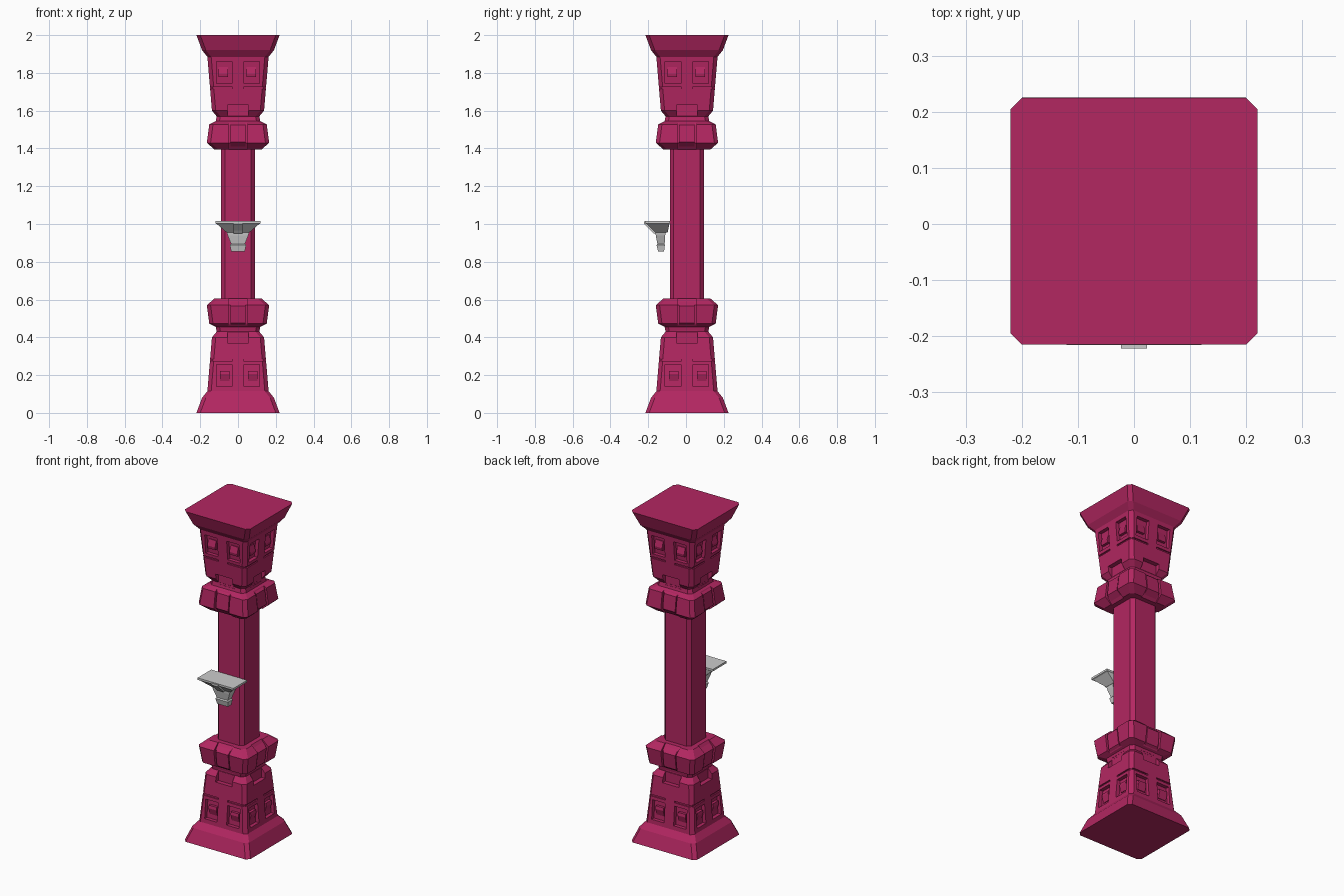
import bpy, bmesh, math
from mathutils import Matrix

if "Cube" in bpy.data.objects:
    bpy.data.objects.remove(bpy.data.objects["Cube"])

CY = 0.005  # column axis in y

red = bpy.data.materials.new("crimson")
red.diffuse_color = (0.45, 0.02, 0.12, 1)
red.use_nodes = True
red.node_tree.nodes["Principled BSDF"].inputs["Base Color"].default_value = red.diffuse_color


def loft(bm, rings, matrix=Matrix()):
    """Closed solid through rings of (z, x0, x1, y0, y1, corner chamfer)."""
    loops = []
    for z, x0, x1, y0, y1, c in rings:
        if c:
            pts = [(x0 + c, y0), (x1 - c, y0), (x1, y0 + c), (x1, y1 - c),
                   (x1 - c, y1), (x0 + c, y1), (x0, y1 - c), (x0, y0 + c)]
        else:
            pts = [(x0, y0), (x1, y0), (x1, y1), (x0, y1)]
        loops.append([bm.verts.new(matrix @ Matrix.Translation((x, y, z)).translation)
                      for x, y in pts])
    for a, b in zip(loops, loops[1:]):
        n = len(a)
        for i in range(n):
            bm.faces.new((a[i], a[(i + 1) % n], b[(i + 1) % n], b[i]))
    bm.faces.new(loops[0][::-1])
    bm.faces.new(loops[-1])


def finish(bm, name, mat=None):
    bmesh.ops.recalc_face_normals(bm, faces=bm.faces)
    me = bpy.data.meshes.new(name)
    bm.to_mesh(me)
    bm.free()
    if mat:
        me.materials.append(mat)
    ob = bpy.data.objects.new(name, me)
    bpy.context.collection.objects.link(ob)
    return ob


def square(profile, c):
    return [(z, -h, h, -h, h, c) for z, h in profile]


def wall(z):
    """Half-width of the tapering pedestal at height z."""
    return 0.162 - (z - 0.115) * 0.024 / 0.285


SIDES = [Matrix.Rotation(math.radians(90 * k), 4, 'Z') for k in range(4)]

# pedestal with plinth, taper, neck and collar
bm = bmesh.new()
loft(bm, square([(0, .22), (.08, .19), (.115, .162), (.40, .138), (.43, .113),
                 (.455, .118), (.472, .152), (.57, .165), (.605, .125)], .02))
pedestal = finish(bm, "pedestal", red)

# carved recesses on all four sides
bm = bmesh.new()
for m in SIDES:
    def cut(x0, x1, z0, z1, depth):
        loft(bm, [(z, x0, x1, -.3, -wall(z) + depth, 0) for z in (z0, z1)], m)
    for x0, x1 in ((-.115, -.032), (.032, .115)):
        cut(x0, x1, .14, .255, .022)                       # panel
    for x0, x1 in ((-.3, -.03), (.03, .3)):
        cut(x0, x1, .274, .284, .008)                      # groove
    loft(bm, [(z, -.055, .055, -.3, -.114, 0) for z in (.37, .44)], m)    # notch
    loft(bm, [(z, -.05, .05, -.3, y, 0)
              for z, y in ((.452, -.125), (.472, -.138), (.57, -.147), (.62, -.105))], m)
cutter = finish(bm, "carving_cutter")
cutter.hide_render = True
mod = pedestal.modifiers.new("carve", 'BOOLEAN')
mod.operation, mod.solver, mod.object, mod.use_self = 'DIFFERENCE', 'EXACT', cutter, True
dg = bpy.context.evaluated_depsgraph_get()
pedestal.data = bpy.data.meshes.new_from_object(pedestal.evaluated_get(dg))
pedestal.modifiers.clear()
bpy.data.objects.remove(cutter)

# collar keystones and wedge-shaped carvings inside the panels
bm = bmesh.new()
for m in SIDES:
    loft(bm, [(z, -.041, .041, y, -.09, 0)
              for z, y in ((.46, -.125), (.476, -.148), (.565, -.159), (.597, -.122))], m)
    for s in (-1, 1):
        xa, xb = sorted((s * .074 - .022, s * .074 + .03))
        loft(bm, [(z, xa, xb, -wall(z) + d, -.11, 0)
                  for z, d in ((.168, .018), (.205, .004), (.222, .006))], m)
ornaments = finish(bm, "pedestal_ornaments", red)

# place the lower set, then turn a copy upside down for the capital
for ob, top in ((pedestal, "capital"), (ornaments, "capital_ornaments")):
    ob.location = (0, CY, 0)
    dup = ob.copy()
    dup.name = top
    dup.location = (0, CY, 2)
    dup.rotation_euler = (0, math.pi, 0)
    bpy.context.collection.objects.link(dup)

# shaft
bm = bmesh.new()
loft(bm, square([(.58, .09), (1.42, .09)], .02))
finish(bm, "shaft", red).location = (0, CY, 0)

# wall bracket: shelf, front tab, stem and foot
bm = bmesh.new()
loft(bm, [(.955, -.06, .06, -.162, -.097, 0), (1.0, -.112, .112, -.208, -.088, 0),
          (1.003, -.12, .12, -.216, -.085, 0), (1.015, -.12, .12, -.216, -.085, 0)])
finish(bm, "bracket_shelf")
bm = bmesh.new()
loft(bm, [(.95, -.023, .023, -.172, -.13, 0), (.965, -.023, .023, -.185, -.13, 0),
          (1.0, -.023, .023, -.222, -.13, 0), (1.012, -.023, .023, -.222, -.13, 0)])
finish(bm, "bracket_tab")
bm = bmesh.new()
loft(bm, [(.893, -.036, .036, -.151, -.113, 0), (.94, -.055, .055, -.16, -.11, 0),
          (.96, -.06, .06, -.162, -.105, 0)])
finish(bm, "bracket_stem")
bm = bmesh.new()
loft(bm, [(.855, -.036, .036, -.148, -.116, 0), (.888, -.043, .043, -.156, -.112, 0),
          (.896, -.036, .036, -.151, -.113, 0)])
finish(bm, "bracket_foot")
